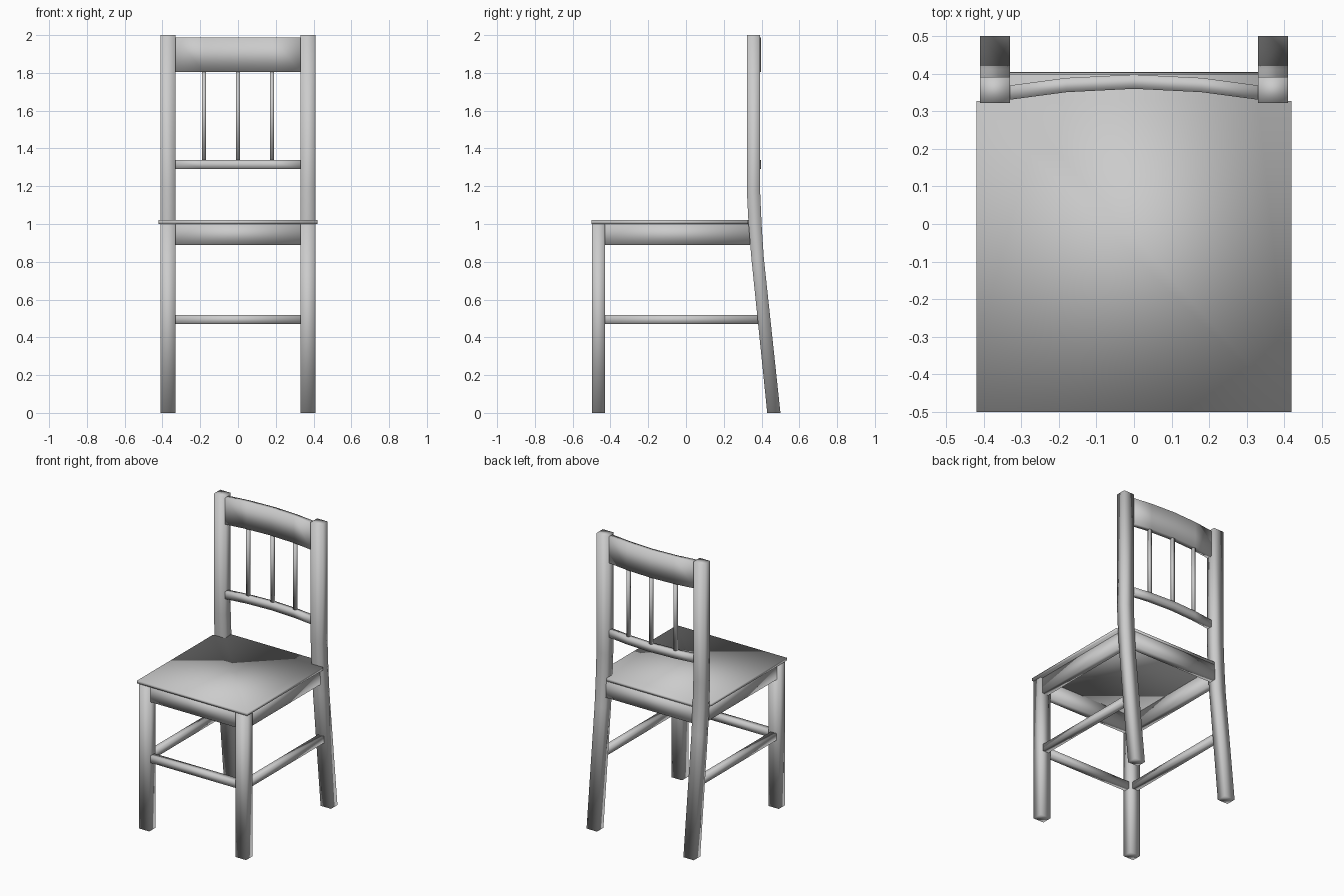
import bpy, bmesh
from mathutils import Vector

if "Cube" in bpy.data.objects:
    bpy.data.objects.remove(bpy.data.objects["Cube"])


def finish(name, bm, mirror=False):
    """Turn a bmesh into a smooth-shaded object, optionally mirrored over x."""
    bmesh.ops.recalc_face_normals(bm, faces=bm.faces)
    mesh = bpy.data.meshes.new(name)
    bm.to_mesh(mesh)
    bm.free()
    mesh.shade_smooth()
    obj = bpy.data.objects.new(name, mesh)
    bpy.context.collection.objects.link(obj)
    if mirror:
        obj.modifiers.new("Mirror", 'MIRROR').use_mirror_merge = False
    return obj


def loft(name, rings, mirror=False):
    """Skin a list of matching point rings and cap both ends."""
    bm = bmesh.new()
    loops = [[bm.verts.new(p) for p in ring] for ring in rings]
    n = len(loops[0])
    for a, b in zip(loops, loops[1:]):
        for i in range(n):
            j = (i + 1) % n
            bm.faces.new((a[i], a[j], b[j], b[i]))
    bm.faces.new(loops[0])
    bm.faces.new(loops[-1])
    return finish(name, bm, mirror)


def slab(x0, x1, y0, y1, z):
    return [(x0, y0, z), (x1, y0, z), (x1, y1, z), (x0, y1, z)]


def box(name, x0, x1, y0, y1, z0, z1, mirror=False):
    return loft(name, [slab(x0, x1, y0, y1, z) for z in (z0, z1)], mirror)


LEG_IN, LEG_OUT = 0.33, 0.41

# Seat, with a tongue reaching back between the rear posts
outline = [(-0.42, -0.5), (0.42, -0.5), (0.42, 0.328), (LEG_IN, 0.328),
           (LEG_IN, 0.398), (-LEG_IN, 0.398), (-LEG_IN, 0.328), (-0.42, 0.328)]
loft("seat", [[(x, y, z) for x, y in outline] for z in (1.0, 1.02)])

# Front legs
box("front_legs", LEG_IN, LEG_OUT, -0.497, -0.428, 0, 1.0, True)

# Rear legs: splayed below, upright above the seat (z, front y, back y)
profile = [(0, 0.43, 0.50), (0.82, 0.346, 0.412), (1.0, 0.331, 0.400),
           (1.18, 0.322, 0.392), (2.0, 0.322, 0.392)]
loft("rear_legs", [slab(LEG_IN, LEG_OUT, f, b, z) for z, f, b in profile], True)

# Aprons under the seat
box("front_apron", -LEG_IN, LEG_IN, -0.486, -0.44, 0.89, 1.0)
box("side_aprons", 0.348, 0.394, -0.428, 0.338, 0.89, 1.0, True)
loft("rear_apron", [slab(-LEG_IN, LEG_IN, 0.356, 0.405, 0.89),
                    slab(-LEG_IN, LEG_IN, 0.348, 0.398, 1.0)])

# Stretchers between the legs
box("front_stretcher", -LEG_IN, LEG_IN, -0.485, -0.44, 0.47, 0.517)
box("side_stretchers", 0.348, 0.392, -0.428, 0.382, 0.47, 0.517, True)

# Curved back rails (x, front y)
curve = [(-0.33, 0.331), (-0.18, 0.351), (0, 0.36), (0.18, 0.351), (0.33, 0.331)]


def rail(name, z0, z1, inset, depth):
    loft(name, [[(x, y + inset, z0), (x, y + inset + depth, z0),
                 (x, y + inset + depth, z1), (x, y + inset, z1)] for x, y in curve])


rail("top_rail", 1.805, 1.988, 0, 0.038)
rail("lower_rail", 1.29, 1.34, 0, 0.036)

# Thin spindles joining the rails
for i, (x, y) in enumerate(curve[1:-1]):
    c = y + 0.019
    box(f"spindle_{i + 1}", x - 0.01, x + 0.01, c - 0.01, c + 0.01, 1.335, 1.81)
